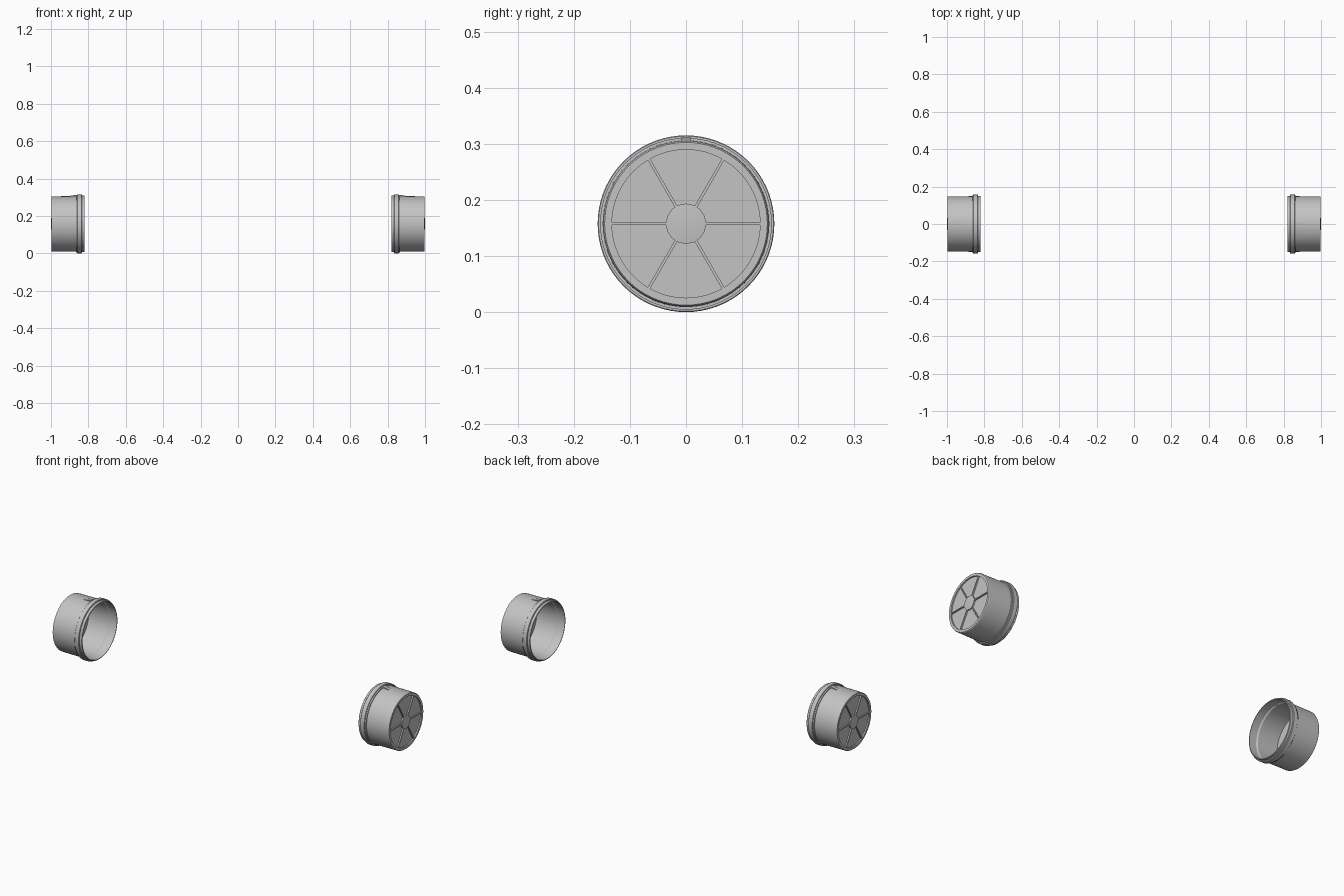
import bpy, bmesh, math
from mathutils import Matrix, Vector

if "Cube" in bpy.data.objects:
    bpy.data.objects.remove(bpy.data.objects["Cube"])

ZC = 0.1575   # height of the cap axis
SEG = 72

grey = bpy.data.materials.new("light_grey_plastic")
grey.diffuse_color = (0.55, 0.55, 0.55, 1)
grey.use_nodes = True
grey.node_tree.nodes["Principled BSDF"].inputs["Base Color"].default_value = grey.diffuse_color


def finish(bm, name):
    """Turn a right-hand part into a smooth object mirrored to the left."""
    bmesh.ops.remove_doubles(bm, verts=bm.verts, dist=1e-5)
    bmesh.ops.recalc_face_normals(bm, faces=bm.faces)
    me = bpy.data.meshes.new(name)
    bm.to_mesh(me)
    bm.free()
    me.materials.append(grey)
    ob = bpy.data.objects.new(name, me)
    bpy.context.collection.objects.link(ob)
    bpy.ops.object.select_all(action='DESELECT')
    ob.select_set(True)
    bpy.context.view_layer.objects.active = ob
    bpy.ops.object.shade_smooth_by_angle(angle=math.radians(30))
    mod = ob.modifiers.new("mirror", 'MIRROR')
    mod.use_axis[0] = True
    mod.use_mirror_merge = False
    return ob


def revolve(name, profile, seg=SEG):
    """Spin (x, radius) points around the cap axis."""
    bm = bmesh.new()
    vs = [bm.verts.new((x, 0, ZC + r)) for x, r in profile]
    es = [bm.edges.new(p) for p in zip(vs, vs[1:])]
    bmesh.ops.spin(bm, geom=vs + es, cent=(0, 0, ZC), axis=(1, 0, 0),
                   angle=2 * math.pi, steps=seg, use_merge=True)
    return finish(bm, name)


# hollow cup: floor, wall, lip, flange, step ring, rim, recessed end plate
revolve("cap_shell", [
    (0.984, 0), (0.984, 0.141), (0.868, 0.142), (0.862, 0.146),
    (0.82, 0.146), (0.82, 0.149), (0.822, 0.151), (0.835, 0.151),
    (0.835, 0.156), (0.8365, 0.1575), (0.8585, 0.1575), (0.86, 0.156),
    (0.86, 0.153), (0.867, 0.153), (0.867, 0.1485), (0.994, 0.1475),
    (0.998, 0.145), (0.998, 0.132), (0.991, 0.132), (0.991, 0)])

# shallow domed hub
revolve("end_hub", [(0.99, 0.036), (0.998, 0.036), (0.9995, 0.02), (1.0, 0)], 16)

# six spokes across the end plate
bm = bmesh.new()
for i in range(6):
    m = (Matrix.Translation((0.994, 0, ZC))
         @ Matrix.Rotation(i * math.pi / 3, 4, 'X')
         @ Matrix.Translation((0, 0.083, 0))
         @ Matrix.Diagonal((0.008, 0.102, 0.005, 1)))
    bmesh.ops.create_cube(bm, size=1, matrix=m)
finish(bm, "end_spokes")

# ramped latch on top, behind the flange
bm = bmesh.new()
ring = [bm.verts.new((x, -0.009, z)) for x, z in
        [(0.864, 0.300), (0.864, 0.3115), (0.875, 0.3115), (0.915, 0.305), (0.915, 0.300)]]
face = bm.faces.new(ring)
ext = bmesh.ops.extrude_face_region(bm, geom=[face])
bmesh.ops.translate(bm, vec=Vector((0, 0.018, 0)),
                    verts=[g for g in ext["geom"] if isinstance(g, bmesh.types.BMVert)])
finish(bm, "top_latch")
